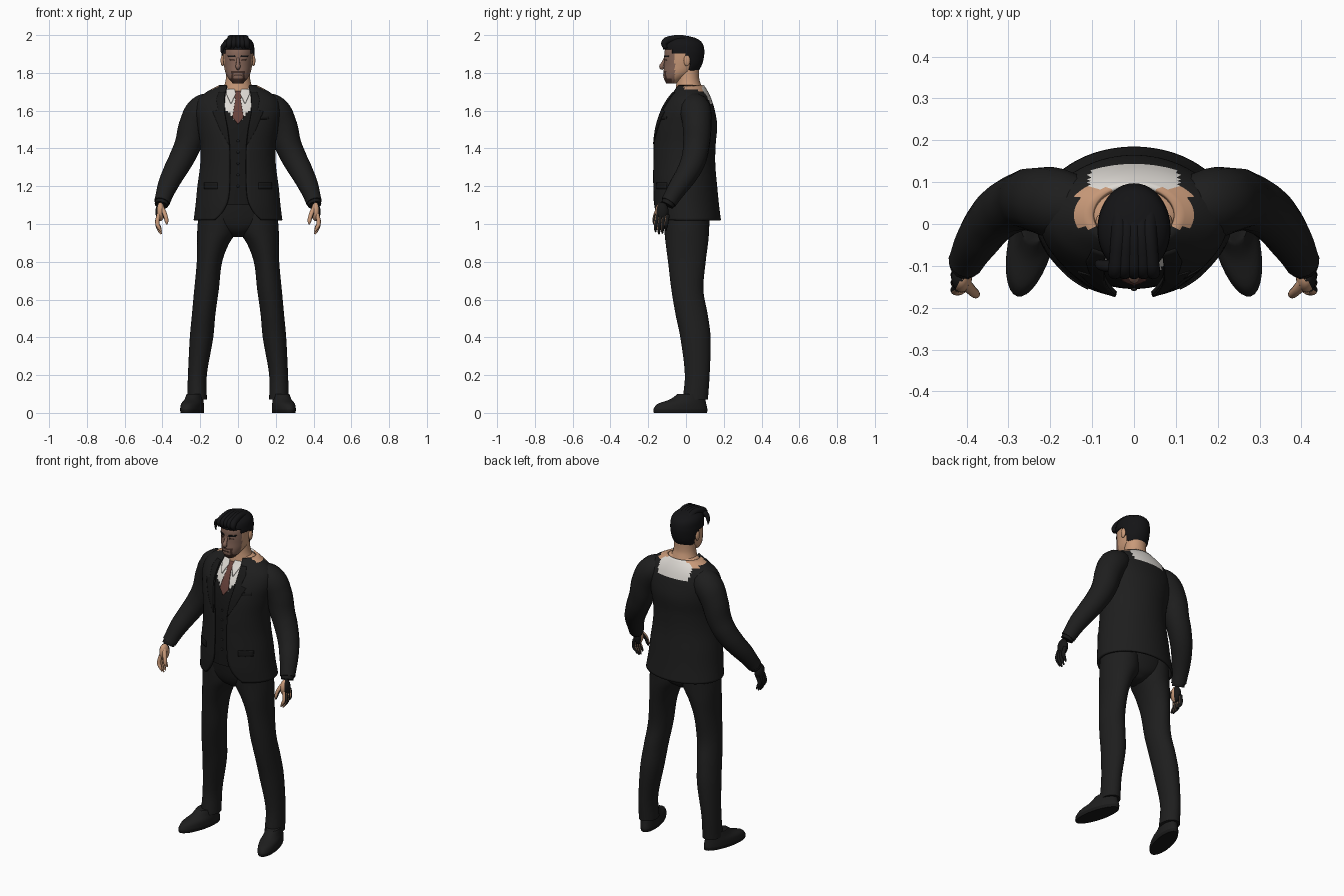
import bpy, bmesh, math
from mathutils import Vector

if "Cube" in bpy.data.objects:
    bpy.data.objects.remove(bpy.data.objects["Cube"])

COLOURS = {
    "suit_black": (.013, .013, .013), "trim_black": (.009, .009, .009),
    "hair_black": (.007, .007, .008), "skin": (.58, .32, .19),
    "face_brown": (.24, .135, .10), "beard_brown": (.06, .03, .022),
    "shirt_white": (.72, .69, .65), "tie_brown": (.14, .055, .045),
}
MATS = {}
for key, rgb in COLOURS.items():
    m = bpy.data.materials.new(key)
    m.use_nodes = True
    m.diffuse_color = (*rgb, 1)
    bsdf = m.node_tree.nodes["Principled BSDF"]
    bsdf.inputs["Base Color"].default_value = (*rgb, 1)
    bsdf.inputs["Roughness"].default_value = .8
    MATS[key] = m
made = []


def finish(name, bm, mat, rule=None, thick=0):
    """Turn a bmesh into an object; rule(centre, normal) may name another colour."""
    bmesh.ops.recalc_face_normals(bm, faces=bm.faces)
    me = bpy.data.meshes.new(name)
    names = [mat] + [k for k in COLOURS if k != mat] if rule else [mat]
    for n in names:
        me.materials.append(MATS[n])
    if rule:
        for f in bm.faces:
            f.material_index = names.index(rule(f.calc_center_median(), f.normal) or mat)
    bm.to_mesh(me)
    bm.free()
    ob = bpy.data.objects.new(name, me)
    bpy.context.collection.objects.link(ob)
    if thick:
        mod = ob.modifiers.new("thickness", "SOLIDIFY")
        mod.thickness = thick
    made.append(ob)
    return ob


def sample(rows, z):
    """Smooth interpolation of profile rows keyed by their first value."""
    z = min(max(z, rows[0][0]), rows[-1][0])
    i = max(k for k in range(len(rows) - 1) if rows[k][0] <= z)
    a, b = rows[i], rows[i + 1]
    p, q = rows[max(i - 1, 0)], rows[min(i + 2, len(rows) - 1)]
    h = b[0] - a[0]
    t = (z - a[0]) / h
    out = []
    for k in range(1, len(a)):
        ma = (b[k] - p[k]) / (b[0] - p[0]) * h
        mb = (q[k] - a[k]) / (q[0] - a[0]) * h
        out.append((2*t**3 - 3*t*t + 1)*a[k] + (t**3 - 2*t*t + t)*ma
                   + (3*t*t - 2*t**3)*b[k] + (t**3 - t*t)*mb)
    return out


def loft(name, rows, mat, steps=24, seg=40, gap=None, inset=0, keep=None, side=1, **kw):
    """Stack ellipses (z, centre x, half width, front y, back y); gap opens the front."""
    bm = bmesh.new()
    rings = []
    for s in range(steps + 1):
        z = rows[0][0] + (rows[-1][0] - rows[0][0]) * s / steps
        cx, rx, yf, yb = sample(rows, z)
        rx, ry, cy = max(rx - inset, .002), max((yb - yf) / 2 - inset, .002), (yf + yb) / 2
        g = math.asin(min(sample(gap, z)[0] / rx, .9)) if gap else 0
        n = seg + 1 if gap else seg
        rings.append([bm.verts.new((side * (cx + rx * math.sin(a)), cy - ry * math.cos(a), z))
                      for a in (g + (2*math.pi - 2*g) * k / seg for k in range(n))])
    for lo, hi in zip(rings, rings[1:]):
        for k in range(seg):
            j = (k + 1) % len(lo)
            bm.faces.new((lo[k], lo[j], hi[j], hi[k]))
    if not gap:
        bm.faces.new(rings[0])
        bm.faces.new(rings[-1])
    if keep:
        bad = [f for f in bm.faces if not keep(f.calc_center_median())]
        bmesh.ops.delete(bm, geom=bad, context="FACES")
    return finish(name, bm, mat, **kw)


def panel(name, base, rows, mat, lift=.004, inset=0, side=1):
    """Thin plate lying on the front of a lofted shape; rows are (z, x0, x1)."""
    bm = bmesh.new()
    grid = []
    for (z0, a0, b0), (z1, a1, b1) in zip(rows, rows[1:]):
        for s in range(5):
            t = s / 4
            z = z0 + (z1 - z0) * t
            xa, xb = a0 + (a1 - a0) * t, b0 + (b1 - b0) * t
            cx, rx, yf, yb = sample(base, z)
            line = []
            for k in range(9):
                x = xa + (xb - xa) * k / 8
                ry = (yb - yf) / 2 - inset
                y = (yf + yb) / 2 - ry * math.sqrt(max(1 - (x / (rx - inset))**2, 0))
                line.append(bm.verts.new((side * x, y - lift, z)))
            grid.append(line)
    for lo, hi in zip(grid, grid[1:]):
        for k in range(8):
            bm.faces.new((lo[k], lo[k+1], hi[k+1], hi[k]))
    bmesh.ops.remove_doubles(bm, verts=bm.verts, dist=.0003)
    return finish(name, bm, mat, thick=.005)


def tube(name, pts, mat, side=1, rule=None):
    """Tapered tube through (x, y, z, radius) points."""
    cu = bpy.data.curves.new(name, "CURVE")
    cu.dimensions, cu.bevel_depth, cu.bevel_resolution, cu.use_fill_caps = "3D", 1, 5, True
    sp = cu.splines.new("BEZIER")
    sp.resolution_u, sp.radius_interpolation = 6, "CARDINAL"
    sp.bezier_points.add(len(pts) - 1)
    for bp, (x, y, z, r) in zip(sp.bezier_points, pts):
        bp.co, bp.radius = (side * x, y, z), r
        bp.handle_left_type = bp.handle_right_type = "AUTO"
    tmp = bpy.data.objects.new("tmp", cu)
    bpy.context.collection.objects.link(tmp)
    me = bpy.data.meshes.new_from_object(tmp.evaluated_get(bpy.context.evaluated_depsgraph_get()))
    bm = bmesh.new()
    bm.from_mesh(me)
    bpy.data.objects.remove(tmp)
    bpy.data.meshes.remove(me)
    return finish(name, bm, mat, rule)


def ball(name, at, size, mat, rule=None):
    bm = bmesh.new()
    bmesh.ops.create_uvsphere(bm, u_segments=20, v_segments=12, radius=1)
    bmesh.ops.scale(bm, vec=size, verts=bm.verts)
    bmesh.ops.translate(bm, vec=at, verts=bm.verts)
    return finish(name, bm, mat, rule)


# Jacket, with the shirt and waistcoat body inside it
TORSO = [(1.02, 0, .235, -.165, .185), (1.1, 0, .225, -.175, .175), (1.2, 0, .215, -.177, .165),
         (1.32, 0, .20, -.177, .155), (1.42, 0, .20, -.175, .157), (1.52, 0, .215, -.163, .165),
         (1.6, 0, .225, -.138, .153), (1.66, 0, .21, -.105, .135), (1.70, 0, .165, -.075, .117),
         (1.735, 0, .10, -.055, .095)]
GAP = [(1.02, .125), (1.06, .085), (1.12, .055), (1.2, .045), (1.4, .045),
       (1.5, .055), (1.6, .072), (1.68, .07), (1.735, .06)]


def jacket_rule(c, n):
    if c.y > .085 and abs(c.x) < .105 and c.z > 1.635:
        return "shirt_white"
    if c.z > 1.70 and c.y > -.01 and abs(c.x) < .135:
        return "skin"


def body_rule(c, n):
    if c.y > -.02 and c.z > 1.6:
        return "skin"
    if c.z > 1.535 + 1.1 * abs(c.x):
        return "shirt_white"


loft("jacket", TORSO, "suit_black", 64, 80, GAP, rule=jacket_rule, thick=.012)
loft("waistcoat_and_shirt", [r for r in TORSO if r[0] > 1.05], "trim_black", 70, 96,
     inset=.022, rule=body_rule)
panel("tie", TORSO, [(1.53, -.001, .001), (1.565, -.03, .03), (1.665, -.013, .013),
                     (1.675, -.02, .02), (1.705, -.024, .024)], "tie_brown", .008, .022)
for i in range(5):
    ball("waistcoat_button", (0, -.156, 1.2 + i * .06), (.007, .004, .007), "suit_black")
for s in (1, -1):
    panel("lapel", TORSO, [(1.42, .045, .05), (1.5, .055, .095), (1.595, .072, .135),
                           (1.605, .072, .105), (1.66, .072, .115), (1.70, .069, .10)],
          "trim_black", side=s)
    panel("hip_pocket_flap", TORSO, [(1.185, .11, .18), (1.22, .11, .18)], "trim_black", side=s)
    panel("shirt_collar", TORSO, [(1.64, .035, .04), (1.69, .012, .062), (1.715, .018, .06)],
          "shirt_white", .012, .022, s)
panel("breast_pocket", TORSO, [(1.555, .12, .165), (1.57, .12, .165)], "trim_black")

# Trousers: hips plus one leg each side
loft("trouser_hips", [(.93, 0, .03, -.05, .06), (.96, 0, .11, -.09, .10), (1.0, 0, .19, -.113, .118),
                      (1.06, 0, .205, -.13, .13), (1.14, 0, .195, -.145, .135)], "suit_black")
LEG = [(.07, .217, .052, -.018, .116), (.2, .215, .05, -.006, .125), (.4, .193, .062, -.03, .13),
       (.52, .182, .062, -.055, .115), (.65, .167, .065, -.077, .092), (.8, .151, .067, -.095, .104),
       (.9, .131, .085, -.108, .117), (.96, .112, .104, -.114, .122), (1.06, .108, .1, -.12, .125)]
SHOE = [(0, 0, .052, -.165, .125), (.014, 0, .054, -.168, .127), (.03, 0, .054, -.162, .125),
        (.05, 0, .052, -.14, .12), (.07, 0, .046, -.08, .115), (.1, 0, .04, -.035, .1)]
for s in (1, -1):
    loft("trouser_leg", LEG, "suit_black", 36, side=s)
    shoe = loft("shoe", SHOE, "suit_black", 16, 32,
                rule=lambda c, n: "trim_black" if c.z < .016 else None)
    shoe.location = (s * .238, -.01, 0)
    shoe.rotation_euler.z = s * math.radians(14)

# Sleeves and hands
SLEEVE = [(.12, .04, 1.63, .07), (.185, .05, 1.602, .083), (.232, .058, 1.53, .078),
          (.265, .055, 1.42, .071), (.302, .04, 1.34, .066), (.34, .008, 1.27, .06),
          (.376, -.042, 1.195, .052), (.403, -.092, 1.115, .042)]
for s in (1, -1):
    inward = Vector((-s * .5, -.85, 0))

    def hand_rule(c, n):
        return "skin" if n.dot(inward) > .2 else None

    tube("sleeve", SLEEVE, "suit_black", s)
    tube("cuff", [(.400, -.086, 1.125, .036), (.406, -.1, 1.1, .036)], "trim_black", s)
    ball("palm", (s * .412, -.128, 1.065), (.025, .036, .05), "trim_black", hand_rule)
    for i in range(4):
        y, drop = -.155 + i * .018, (.012, 0, .004, .018)[i]
        tube("finger", [(.42, y + .004, 1.05, .011), (.427, y - .004, 1.0, .011),
                        (.416, y - .006, .965 + drop, .009), (.406, y - .006, .946 + drop, .004)],
             "trim_black", s, hand_rule)
    tube("thumb", [(.405, -.14, 1.085, .014), (.387, -.16, 1.05, .012),
                   (.378, -.168, 1.015, .01), (.377, -.17, .998, .004)], "trim_black", s, hand_rule)

# Neck and head
loft("neck", [(1.64, 0, .11, -.06, .10), (1.70, 0, .088, -.056, .092), (1.735, 0, .072, -.052, .08),
              (1.77, 0, .064, -.048, .07), (1.84, 0, .06, -.045, .07)], "skin")
HEAD = [(1.745, 0, .028, -.105, -.05), (1.77, 0, .05, -.117, .0), (1.8, 0, .066, -.119, .045),
        (1.84, 0, .075, -.116, .075), (1.88, 0, .08, -.115, .088), (1.92, 0, .08, -.112, .09),
        (1.96, 0, .068, -.09, .07), (1.985, 0, .035, -.06, .03)]


def face_rule(c, n):
    if c.y < -.075 and (c.z < 1.772 or (1.802 < c.z < 1.812 and abs(c.x) < .034)
                        or (c.z < 1.812 and .024 < abs(c.x) < .036)):
        return "beard_brown"
    if c.y < -.06 and c.z < 1.93:
        return "face_brown"


loft("head", HEAD, "skin", 48, 64, rule=face_rule)
tube("nose", [(0, -.108, 1.882, .007), (0, -.122, 1.85, .01), (0, -.129, 1.832, .013),
              (0, -.12, 1.82, .007)], "face_brown")
panel("mouth", HEAD, [(1.787, -.018, .018), (1.792, -.02, .02)], "beard_brown", .002)
for s in (1, -1):
    panel("eyebrow", HEAD, [(1.883, .014, .05), (1.892, .018, .056)], "hair_black", side=s)
    panel("eye", HEAD, [(1.866, .02, .042), (1.873, .018, .044)], "beard_brown", .002, side=s)
    ball("ear", (s * .082, .005, 1.865), (.01, .017, .03), "skin")

# Hair: fitted cap, swept locks and one loose lock
HAIR = [(1.8, 0, .068, -.1, .06), (1.84, 0, .081, -.11, .083), (1.88, 0, .086, -.118, .094),
        (1.92, 0, .087, -.122, .097), (1.96, 0, .08, -.112, .085), (1.985, 0, .055, -.085, .05),
        (1.995, 0, .025, -.055, .01)]
loft("hair_cap", HAIR, "hair_black", 50, 64, thick=.01,
     keep=lambda c: c.z > (1.925 if c.y < -.07 else 1.9 if c.y < 0 else 1.86 if c.y < .02 else 1.81))
for i in range(5):
    x = -.05 + i * .025
    tube("swept_lock", [(x, -.108, 1.93, .01), (x * .9, -.114, 1.958, .018),
                        (x * .8, -.07, 1.98, .018), (x * .7, .0, 1.976, .02),
                        (x * .9, .06, 1.95, .012)], "hair_black")
tube("loose_lock", [(-.03, -.1, 1.965, .014), (-.07, -.1, 1.95, .014), (-.085, -.095, 1.92, .009),
                    (-.08, -.1, 1.893, .003)], "hair_black")

# Smooth shading with sharp edges kept
for ob in bpy.context.selected_objects:
    ob.select_set(False)
for ob in made:
    ob.select_set(True)
bpy.context.view_layer.objects.active = made[0]
bpy.ops.object.shade_smooth_by_angle(angle=math.radians(40))
